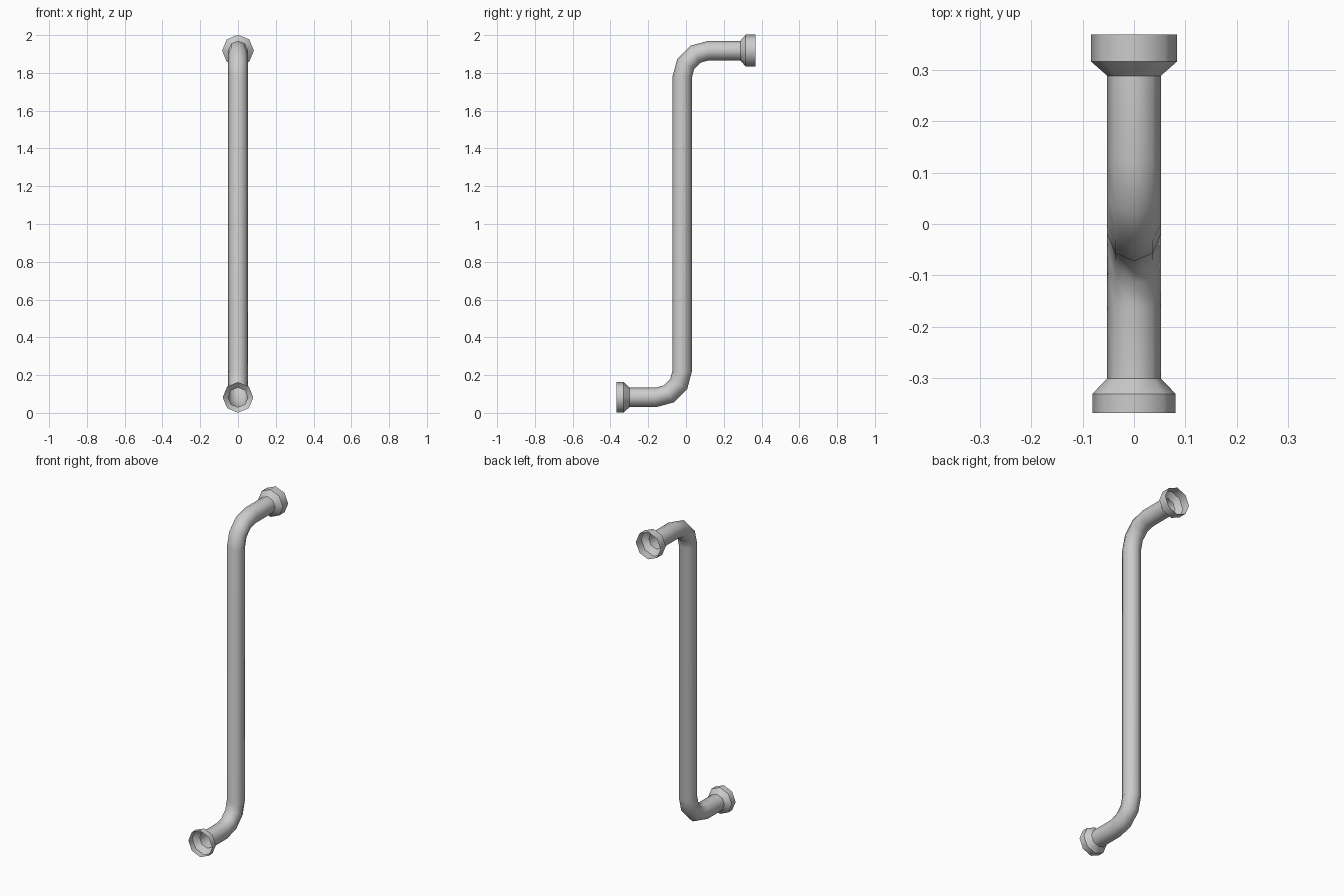
import bpy, bmesh
from math import sin, cos, pi, radians
from mathutils import Vector

cube = bpy.data.objects.get("Cube")
if cube:
    bpy.data.objects.remove(cube, do_unlink=True)

SIDES = 8
PIPE_R = 0.052
BEND_R = 0.14

metal = bpy.data.materials.new("grey metal")
metal.use_nodes = True
color = (0.6, 0.6, 0.6, 1)
metal.diffuse_color = color
metal.node_tree.nodes["Principled BSDF"].inputs["Base Color"].default_value = color


def sweep(name, stations, sharp_rings=()):
    """Open eight-sided skin through (y, z, direction angle, radius) stations."""
    bm = bmesh.new()
    rings = []
    for y, z, ang, r in stations:
        across = Vector((0, -sin(ang), cos(ang)))
        ring = []
        for i in range(SIDES):
            t = 2 * pi * i / SIDES
            ring.append(bm.verts.new(Vector((r * cos(t), y, z)) + across * r * sin(t)))
        rings.append(ring)
    for a, b in zip(rings, rings[1:]):
        for i in range(SIDES):
            j = (i + 1) % SIDES
            bm.faces.new((a[i], a[j], b[j], b[i])).smooth = True
    bmesh.ops.recalc_face_normals(bm, faces=bm.faces)
    # Crease the rims and shoulders of the couplings
    for k in sharp_rings:
        for i in range(SIDES):
            edge = bm.edges.get((rings[k][i], rings[k][(i + 1) % SIDES]))
            edge.smooth = False
    mesh = bpy.data.meshes.new(name)
    bm.to_mesh(mesh)
    bm.free()
    mesh.materials.append(metal)
    obj = bpy.data.objects.new(name, mesh)
    bpy.context.collection.objects.link(obj)
    return obj


# Pipe: horizontal run, bend up, long riser, bend back, horizontal run
LOW_Z, HIGH_Z, RISER_Y = 0.082, 1.918, -0.02
path = [(-0.30, LOW_Z, 0, PIPE_R)]
for deg in (0, 30, 60, 90):
    a = radians(deg)
    path.append((RISER_Y - BEND_R + BEND_R * sin(a),
                 LOW_Z + BEND_R - BEND_R * cos(a), a, PIPE_R))
for deg in (90, 60, 30, 0):
    a = radians(deg)
    path.append((RISER_Y + BEND_R - BEND_R * sin(a),
                 HIGH_Z - BEND_R + BEND_R * cos(a), a, PIPE_R))
path.append((0.288, HIGH_Z, 0, PIPE_R))
sweep("pipe", path)

# Open flared couplings: neck, shoulder, rim
sweep("lower_coupling", [(-0.30, LOW_Z, 0, PIPE_R), (-0.33, LOW_Z, 0, 0.081),
                         (-0.367, LOW_Z, 0, 0.081)], (0, 1, 2))
sweep("upper_coupling", [(0.288, HIGH_Z, 0, PIPE_R), (0.316, HIGH_Z, 0, 0.084),
                         (0.368, HIGH_Z, 0, 0.084)], (0, 1, 2))
